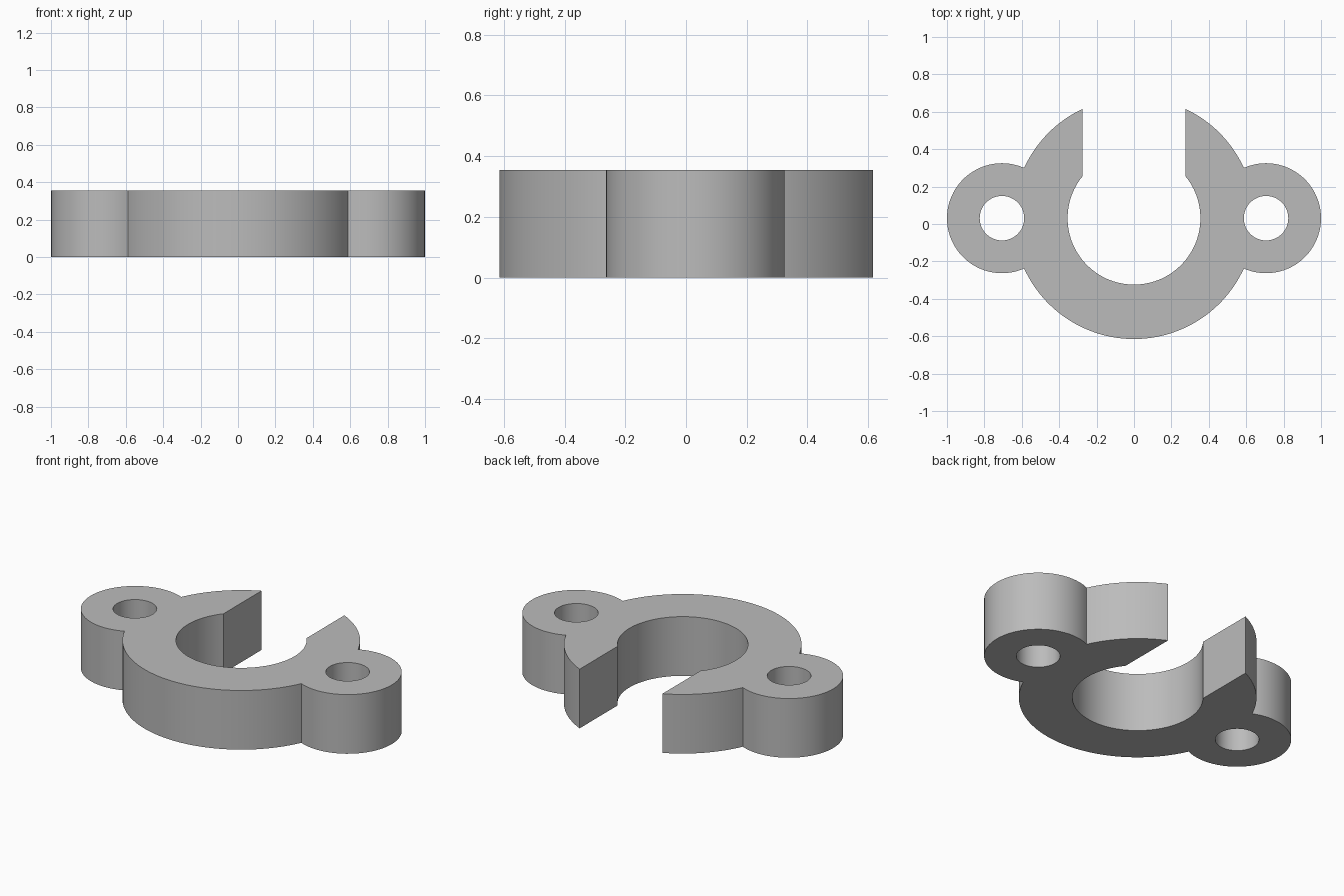
import bpy, bmesh
from math import sin, cos, asin, acos, pi, sqrt

if "Cube" in bpy.data.objects:
    bpy.data.objects.remove(bpy.data.objects["Cube"], do_unlink=True)

HEIGHT = 0.355
CY = 0.031            # shared centre line of ring and lugs
R_OUT, R_IN = 0.646, 0.355
GAP = 0.275           # half width of the slot
LUG_X, LUG_R, HOLE_R = 0.706, 0.294, 0.119


def arc(cx, radius, start, end, steps):
    """Points along an arc centred on the shared centre line."""
    angles = [start + (end - start) * i / steps for i in range(steps + 1)]
    return [(cx + radius * cos(a), CY + radius * sin(a)) for a in angles]


# Angles where the lug circles meet the ring, and where the slot cuts it
meet_x = (R_OUT**2 - LUG_R**2 + LUG_X**2) / (2 * LUG_X)
ring_meet = acos(meet_x / R_OUT)
lug_meet = acos((meet_x - LUG_X) / LUG_R)
slot_out = acos(GAP / R_OUT)
slot_in = acos(GAP / R_IN)

# Right half of the outline, from the bottom of the ring up to the slot
half = arc(0, R_OUT, -pi / 2, -ring_meet, 28)
half += arc(LUG_X, LUG_R, -lug_meet, lug_meet, 48)[1:]
half += arc(0, R_OUT, ring_meet, slot_out, 16)[1:]
# Back along the bore to its lowest point
half += arc(0, R_IN, slot_in, -pi / 2, 48)
mirrored = [(-x, y) for x, y in reversed(half)]
outline = half + mirrored[1:-1]

# Filled flat curve: clamp outline with two bolt holes, extruded upward
curve = bpy.data.curves.new("clamp_profile", "CURVE")
curve.dimensions = "2D"
curve.fill_mode = "BOTH"
curve.extrude = HEIGHT / 2
holes = [arc(s * LUG_X, HOLE_R, 0, 2 * pi, 48)[:-1] for s in (-1, 1)]
for points in [outline] + holes:
    spline = curve.splines.new("POLY")
    spline.points.add(len(points) - 1)
    for p, (x, y) in zip(spline.points, points):
        p.co = (x, y, 0, 1)
    spline.use_cyclic_u = True

profile = bpy.data.objects.new("clamp_profile", curve)
bpy.context.scene.collection.objects.link(profile)
mesh = bpy.data.meshes.new_from_object(
    profile.evaluated_get(bpy.context.evaluated_depsgraph_get()))
bpy.data.objects.remove(profile, do_unlink=True)

# Weld caps to walls and stand the part on the ground
bm = bmesh.new()
bm.from_mesh(mesh)
bmesh.ops.remove_doubles(bm, verts=bm.verts, dist=0.0001)
bmesh.ops.translate(bm, verts=bm.verts, vec=(0, 0, HEIGHT / 2))
bmesh.ops.recalc_face_normals(bm, faces=bm.faces)
bm.to_mesh(mesh)
bm.free()

clamp = bpy.data.objects.new("open_ring_clamp", mesh)
bpy.context.scene.collection.objects.link(clamp)

grey = bpy.data.materials.new("plain_grey")
grey.use_nodes = True
colour = (0.5, 0.5, 0.5, 1)
grey.diffuse_color = colour
grey.node_tree.nodes["Principled BSDF"].inputs["Base Color"].default_value = colour
mesh.materials.clear()
mesh.materials.append(grey)

bpy.ops.object.select_all(action="DESELECT")
clamp.select_set(True)
bpy.context.view_layer.objects.active = clamp
bpy.ops.object.shade_smooth_by_angle(angle=pi / 6)
